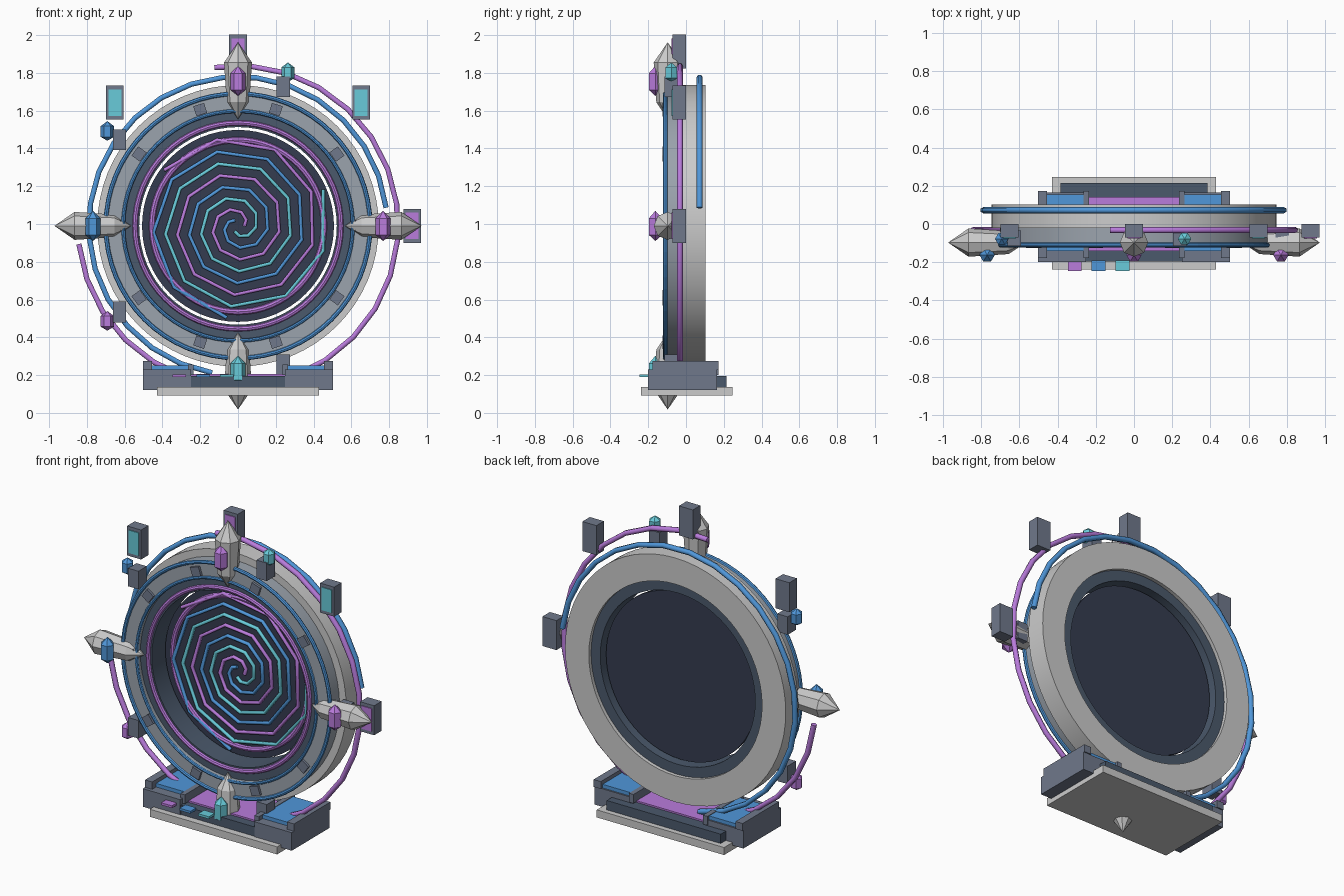
import bpy, bmesh
from math import sin, cos, pi, radians
from mathutils import Matrix, Vector

if "Cube" in bpy.data.objects:
    bpy.data.objects.remove(bpy.data.objects["Cube"])

CZ = 0.99  # height of the portal centre


def material(name, rgb):
    m = bpy.data.materials.new(name)
    m.diffuse_color = (*rgb, 1)
    m.use_nodes = True
    m.node_tree.nodes["Principled BSDF"].inputs["Base Color"].default_value = m.diffuse_color
    return m


BLUE = material("blue_glow", (0.08, 0.31, 0.70))
PURPLE = material("purple_glow", (0.49, 0.20, 0.72))
CYAN = material("cyan_glow", (0.14, 0.60, 0.70))
SLATE = material("slate", (0.16, 0.19, 0.26))
DARK = material("dark_slate", (0.07, 0.10, 0.15))
VOID = material("void", (0.035, 0.045, 0.08))
STEEL = material("steel", (0.33, 0.37, 0.42))


def finish(name, bm, mat, smooth=False):
    bmesh.ops.recalc_face_normals(bm, faces=bm.faces)
    mesh = bpy.data.meshes.new(name)
    bm.to_mesh(mesh)
    bm.free()
    ob = bpy.data.objects.new(name, mesh)
    bpy.context.collection.objects.link(ob)
    if mat:
        mesh.materials.append(mat)
    if smooth:
        bpy.context.view_layer.objects.active = ob
        ob.select_set(True)
        bpy.ops.object.shade_smooth_by_angle(angle=radians(30))
        ob.select_set(False)
    return ob


def lathe(name, profile, sides, matrix, mat=None, closed=False, smooth=False):
    """Turn (radius, height) points around local z."""
    bm = bmesh.new()
    rows = [[bm.verts.new((r * cos(2 * pi * i / sides), r * sin(2 * pi * i / sides), h))
             for i in range(sides)] for r, h in profile]
    n = len(rows)
    for j in range(n if closed else n - 1):
        a, b = rows[j], rows[(j + 1) % n]
        for i in range(sides):
            k = (i + 1) % sides
            bm.faces.new((a[i], a[k], b[k], b[i]))
    bmesh.ops.remove_doubles(bm, verts=bm.verts, dist=1e-5)
    bm.transform(matrix)
    return finish(name, bm, mat, smooth)


# local z points to world +y
FACING = Matrix.Translation((0, 0, CZ)) @ Matrix.Rotation(-pi / 2, 4, 'X')


def ring(name, r0, r1, y0, y1, mat=None):
    return lathe(name, [(r0, y0), (r1, y0), (r1, y1), (r0, y1)], 64, FACING, mat, True, True)


def torus(name, r, y, t, mat):
    prof = [(r + t * cos(a * pi / 4), y + t * sin(a * pi / 4)) for a in range(8)]
    return lathe(name, prof, 64, FACING, mat, True)


def box(name, lo, hi, mat=None, turn=None):
    lo, hi = Vector(lo), Vector(hi)
    bm = bmesh.new()
    bmesh.ops.create_cube(bm, size=1)
    bm.transform((turn or Matrix()) @ Matrix.Translation((lo + hi) / 2)
                 @ Matrix.Diagonal((*(hi - lo), 1)))
    return finish(name, bm, mat)


def tube(name, pts, radius, mat):
    cu = bpy.data.curves.new(name, 'CURVE')
    cu.dimensions = '3D'
    cu.bevel_depth, cu.bevel_resolution, cu.use_fill_caps = radius, 1, True
    sp = cu.splines.new('POLY')
    sp.points.add(len(pts) - 1)
    for p, co in zip(sp.points, pts):
        p.co = (*co, 1)
    cu.materials.append(mat)
    ob = bpy.data.objects.new(name, cu)
    bpy.context.collection.objects.link(ob)
    bpy.context.view_layer.objects.active = ob
    ob.select_set(True)
    bpy.ops.object.convert(target='MESH')
    ob.select_set(False)


def polar(deg, r, y):
    a = radians(deg)
    return Vector((r * cos(a), y, CZ + r * sin(a)))


def gem(name, pos, r, h, mat):
    prof = [(0, -h), (r, -h * 0.6), (r, h * 0.5), (0, h)]
    lathe(name, prof, 6, Matrix.Translation(pos), mat)


# Portal rings and disc
ring("outer_ring", 0.585, 0.745, -0.02, 0.102)
ring("front_ring", 0.60, 0.70, -0.11, -0.02, STEEL)
ring("inner_ring", 0.523, 0.605, -0.085, 0.08, DARK)
lathe("portal_disc", [(0, 0.025), (0.508, 0.025), (0.508, 0.045), (0, 0.045)], 64, FACING, VOID)
torus("outer_glow_ring", 0.70, -0.11, 0.012, BLUE)
torus("inner_glow_ring", 0.608, -0.11, 0.010, BLUE)
torus("purple_rim", 0.545, -0.088, 0.014, PURPLE)
torus("purple_inner_rim", 0.455, 0.022, 0.016, PURPLE)

# Blocks around the front ring
for i in range(10):
    turn = Matrix.Translation((0, 0, CZ)) @ Matrix.Rotation(-radians(36 * i), 4, 'Y')
    box(f"ring_block_{i}", (0.62, -0.125, -0.03), (0.675, -0.09, 0.03), SLATE, turn)

# Spiral arms
for name, end, mat in (("cyan", 23, CYAN), ("purple", 143, PURPLE), ("blue", 263, BLUE)):
    pts = []
    for i in range(23):
        back = 865 * (1 - i / 22)
        pts.append(polar(end - back, 0.49 - 0.19 * back / 360, 0.015))
    tube(f"spiral_{name}", pts, 0.011, mat)

# Cables looping round the ring
tube("blue_cable", [polar(7 + 253 * i / 20, 0.79, 0.072) for i in range(21)], 0.016, BLUE)
tube("purple_cable", [polar(98.5 - 272 * i / 21, 0.848, -0.032) for i in range(22)], 0.016, PURPLE)

# Large crystals with a gem on the front of each
for i, mat in enumerate((PURPLE, PURPLE, BLUE, CYAN)):
    m = (Matrix.Translation((0, -0.097, CZ)) @ Matrix.Rotation(-i * pi / 2, 4, 'Y')
         @ Matrix.Rotation(pi / 2, 4, 'Y'))
    lathe(f"crystal_{i}", [(0, 0.565), (0.06, 0.655), (0.074, 0.865), (0, 0.972)], 8, m)
    gem(f"crystal_gem_{i}", polar(90 * i, 0.768, -0.162), 0.04, 0.08, mat)

# Small gems on mounting blocks
for i, mat in enumerate((PURPLE, CYAN, BLUE, PURPLE, BLUE)):
    p = polar(72 * i, 0.775, -0.075)
    half = Vector((0.035, 0.04, 0.055))
    box(f"gem_mount_{i}", p - half, p + half, SLATE)
    gem(f"small_gem_{i}", polar(72 * i, 0.855, -0.078), 0.035, 0.052, mat)

# Floating panels
for i, mat in enumerate((PURPLE, CYAN, PURPLE, CYAN)):
    p = polar(45 * i, 0.922, -0.035)
    half = Vector((0.047, 0.036, 0.09))
    box(f"panel_{i}", p - half, p + half, SLATE)
    w = Vector((0.034, 0.004, 0.07))
    front = p + Vector((0, -0.037, 0))
    box(f"panel_screen_{i}", front - w, front + w, mat)

# Base
box("base_plate", (-0.43, -0.237, 0.092), (0.43, 0.247, 0.138))
box("base_body", (-0.385, -0.195, 0.138), (0.385, 0.215, 0.195), DARK)
box("base_glow", (-0.25, -0.14, 0.19), (0.25, 0.14, 0.205), PURPLE)
for s, side in ((-1, "left"), (1, "right")):
    def sided(name, x0, x1, y0, y1, z0, z1, mat):
        a, b = sorted((s * x0, s * x1))
        box(f"{name}_{side}", (a, y0, z0), (b, y1, z1), mat)
    sided("foot_block", 0.25, 0.503, -0.2, 0.165, 0.12, 0.23, SLATE)
    sided("foot_panel", 0.265, 0.455, -0.14, 0.155, 0.225, 0.252, BLUE)
    sided("foot_outer_rail", 0.455, 0.503, -0.178, 0.172, 0.23, 0.275, SLATE)
    sided("foot_inner_rail", 0.235, 0.265, -0.178, 0.172, 0.2, 0.255, SLATE)

# Control buttons
for i, mat in enumerate((PURPLE, BLUE, CYAN)):
    x = -0.31 + 0.125 * i
    box(f"button_{i}", (x - 0.036, -0.247, 0.19), (x + 0.036, -0.19, 0.204), mat)
